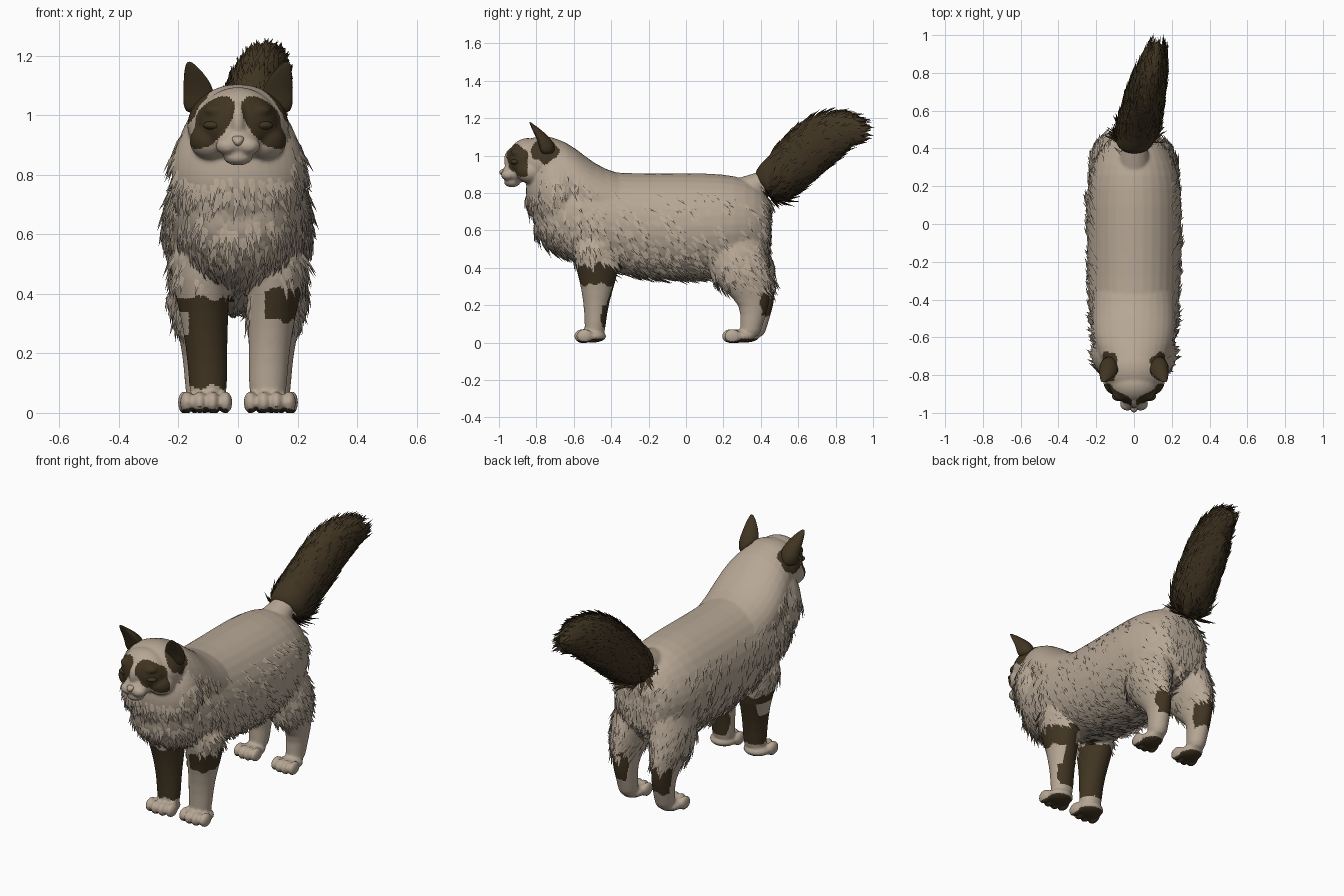
import bpy, bmesh, math, random
from mathutils import Vector, Matrix

random.seed(4)
if "Cube" in bpy.data.objects:
    bpy.data.objects.remove(bpy.data.objects["Cube"], do_unlink=True)


def material(name, rgb):
    m = bpy.data.materials.new(name)
    m.use_nodes = True
    m.diffuse_color = (*rgb, 1)
    bsdf = m.node_tree.nodes["Principled BSDF"]
    bsdf.inputs["Base Color"].default_value = (*rgb, 1)
    bsdf.inputs["Roughness"].default_value = 0.8
    return m


CREAM = material("cream fur", (0.47, 0.385, 0.30))
BROWN = material("dark brown fur", (0.052, 0.035, 0.016))


def ball(bm, centre, radii):
    mat = Matrix.Translation(centre) @ Matrix.Diagonal((*radii, 1))
    bmesh.ops.create_uvsphere(bm, u_segments=20, v_segments=12, radius=1, matrix=mat)


def loft(bm, rings, axis=None, cup=1.0, sides=16):
    """Rings are (x, y, z, side radius, other radius); cup flattens the front half."""
    centres = [Vector(r[:3]) for r in rings]
    loops = []
    for i, r in enumerate(rings):
        t = axis or centres[min(i + 1, len(rings) - 1)] - centres[max(i - 1, 0)]
        u = Vector((1, 0, 0))
        v = Vector(t).cross(u).normalized()
        loop = []
        for k in range(sides):
            a = 2 * math.pi * k / sides
            h = math.sin(a)
            if h < 0:
                h *= cup
            loop.append(bm.verts.new(centres[i] + u * r[3] * math.cos(a) + v * r[4] * h))
        loops.append(loop)
    for a, b in zip(loops, loops[1:]):
        for k in range(sides):
            n = (k + 1) % sides
            bm.faces.new((a[k], a[n], b[n], b[k]))
    bm.faces.new(loops[0][::-1])
    bm.faces.new(loops[-1])


def trunk(bm, sections):
    """Upright sections along y, each (y, top, bottom, half width)."""
    loft(bm, [(0, y, (t + b) / 2, w, (t - b) / 2 + .005) for y, t, b, w in sections],
         axis=(0, 1, 0))


def finish(name, bm, mats, subdiv=1, voxel=0, rule=None):
    """Turn a bmesh into a smooth object, fusing its pieces if voxel is set."""
    bmesh.ops.recalc_face_normals(bm, faces=bm.faces)
    mesh = bpy.data.meshes.new(name)
    bm.to_mesh(mesh)
    bm.free()
    ob = bpy.data.objects.new(name, mesh)
    bpy.context.collection.objects.link(ob)
    ob.modifiers.new("round", "SUBSURF").levels = subdiv
    if voxel:
        fuse = ob.modifiers.new("fuse", "REMESH")
        fuse.mode = "VOXEL"
        fuse.voxel_size = voxel
        soft = ob.modifiers.new("soften", "SMOOTH")
        soft.factor, soft.iterations = 0.5, 4
    deps = bpy.context.evaluated_depsgraph_get()
    ob.data = bpy.data.meshes.new_from_object(ob.evaluated_get(deps))
    ob.modifiers.clear()
    ob.data.materials.clear()
    for m in mats:
        ob.data.materials.append(m)
    for p in ob.data.polygons:
        p.use_smooth = True
        p.material_index = int(bool(rule and rule(p.center, p.normal)))
    return ob


# Coat markings: true where the fur is dark
def dark(c, n):
    x, y, z = c
    ax = abs(x)
    wob = 0.006 * math.sin(70 * x + 50 * z) + 0.005 * math.sin(90 * y + 40 * x)
    if z < 0.022 and n.z < -0.6:
        return True                                  # soles
    if z > 0.8:
        dx, dz = ax - 0.092, z - 0.975               # eye patches
        p, q = 0.64 * dx - 0.77 * dz, 0.77 * dx + 0.64 * dz
        if y < -0.845 and (p / 0.106) ** 2 + (q / 0.056) ** 2 < 1:
            return True
        d = Vector((ax - 0.145, y + 0.755, z - 1.035))  # around the ears
        return d.length < 0.08 + wob
    if y > 0.3:
        return y > 0.405 + wob and 0.14 < z + wob < 0.3   # hocks
    if -0.62 < y < -0.34 and ax < 0.23:
        if x > 0:
            band = 0.31 < z + wob < 0.42 and x > 0.09
            top = 0.2 if x > 0.145 else 0.33
            return band or (0.085 < z < top and y > -0.452 + wob)
        gap = x < -0.165 and abs(z - 0.3) < 0.04
        return 0.085 < z + wob < 0.385 and not gap
    return False


# Fused body: torso, neck, head, legs and paws
bm = bmesh.new()
trunk(bm, [(-0.82, .80, .61, .09), (-0.77, .88, .52, .17), (-0.66, .94, .45, .22),
           (-0.5, .92, .41, .24), (-0.3, .905, .35, .25), (0, .91, .33, .257),
           (0.2, .905, .35, .257), (0.32, .88, .39, .225), (0.42, .82, .44, .168),
           (0.45, .75, .50, .11)])
trunk(bm, [(-0.80, 1.095, .82, .15), (-0.69, 1.10, .72, .195), (-0.59, 1.04, .66, .22),
           (-0.49, .955, .60, .225), (-0.38, .905, .55, .222), (-0.2, .87, .5, .2)])  # neck
ball(bm, (0, -0.69, 0.81), (0.23, 0.17, 0.23))        # ruff
ball(bm, (0, -0.765, 0.965), (0.175, 0.16, 0.14))     # skull
ball(bm, (0, -0.845, 0.975), (0.137, 0.112, 0.12))    # face
ball(bm, (0, -0.91, 0.908), (0.075, 0.075, 0.055))    # muzzle
ball(bm, (0, -0.925, 0.975), (0.03, 0.05, 0.07))      # nose bridge
ball(bm, (0, -0.93, 0.858), (0.05, 0.045, 0.027))     # chin
loft(bm, [(0, .25, .78, .1, .1), (0, .36, .83, .08, .07), (0.01, .45, .89, .06, .05)])

for s in (-1, 1):
    ball(bm, (s * 0.09, -0.83, 0.915), (0.075, 0.08, 0.065))     # cheek
    ball(bm, (s * 0.07, -0.893, 1.015), (0.045, 0.045, 0.025))   # brow
    ball(bm, (s * 0.034, -0.95, 0.897), (0.042, 0.04, 0.031))    # whisker pad
    loft(bm, [(s * x, y, z, rx, ry) for x, y, z, rx, ry in (
        (.13, -.49, .60, .11, .14), (.125, -.48, .44, .10, .125), (.115, -.47, .35, .085, .105),
        (.105, -.48, .22, .07, .069), (.10, -.485, .10, .066, .057),
        (.10, -.49, .02, .06, .055))], axis=(0, 0, 1))
    back = 0.0 if s > 0 else 0.025
    loft(bm, [(s * x, y + back, z, rx, ry) for x, y, z, rx, ry in (
        (.09, .25, .68, .09, .13), (.125, .265, .46, .115, .17), (.137, .285, .36, .095, .168),
        (.135, .33, .27, .068, .122), (.13, .37, .2, .058, .077), (.125, .35, .1, .054, .062),
        (.125, .34, .02, .05, .055))], axis=(0, 0, 1))
    for x0, y0, gap, half in ((.107, -.50, .043, .075), (.128, .29 + back, .036, .08)):
        ball(bm, (s * x0, y0, 0.034), (gap * 1.8, half, 0.034))   # paw
        for i in (-1.5, -0.5, 0.5, 1.5):                          # toes
            ball(bm, (s * x0 + i * gap, y0 - 0.06 + 0.012 * abs(i), 0.035),
                 (gap * 0.56, 0.045, 0.038))
body = finish("body", bm, (CREAM, BROWN), voxel=0.0078, rule=dark)

# Nose and closed eyelids
bm = bmesh.new()
loft(bm, [(0, -.98, .896, .006, .01), (0, -.98, .906, .015, .02), (0, -.976, .92, .023, .022),
          (0, -.962, .933, .018, .016)], axis=(0, 0, 1))
finish("nose", bm, (CREAM,))
bm = bmesh.new()
for s in (-1, 1):
    ball(bm, (s * 0.08, -0.912, 0.966), (0.038, 0.026, 0.016))
finish("eyelids", bm, (BROWN,))

# Cupped ears
for s, side in ((-1, "right"), (1, "left")):
    bm = bmesh.new()
    loft(bm, [(s * x, y, z, rx, ry) for x, y, z, rx, ry in (
        (.135, -.76, 1.0, .048, .06), (.13, -.765, 1.06, .056, .068),
        (.136, -.79, 1.105, .048, .055), (.15, -.815, 1.145, .032, .033),
        (.161, -.833, 1.172, .015, .012), (.164, -.836, 1.18, .005, .004))],
        axis=(0, 0, 1), cup=0.3)
    finish(side + "_ear", bm, (BROWN,))

# Raised bushy tail
bm = bmesh.new()
loft(bm, [(0, .41, .815, .085, .08), (.005, .45, .845, .11, .12), (.025, .53, .91, .112, .126),
          (.05, .64, 1.02, .105, .137), (.075, .75, 1.108, .093, .135), (.1, .85, 1.142, .07, .1),
          (.115, .92, 1.128, .05, .07), (.12, .96, 1.118, .02, .03)])
tail = finish("tail", bm, (BROWN,), subdiv=2)


def tufts(name, source, count, mat, flow, keep):
    """Scatter tapered locks over a surface, lying along the flow."""
    polys = source.data.polygons
    picks = random.choices(polys, weights=[p.area for p in polys], k=count)
    verts, faces = [], []
    for p in picks:
        c, n = p.center, p.normal
        if not keep(c, n, p.material_index):
            continue
        d, length, width, lift = flow(c, n)
        d = d - n * d.dot(n)
        if d.length < 0.05:
            continue
        side = n.cross(d.normalized())
        d = (d.normalized() + side * random.uniform(-.3, .3) + n * lift).normalized()
        length *= random.uniform(0.6, 1.25)
        b = len(verts)
        root = c - n * 0.006
        verts += [root + side * width, root - side * width,
                  root + d * length * 0.45 + n * width * 0.6, root + d * length]
        faces += [(b, b + 2, b + 3), (b + 2, b + 1, b + 3), (b, b + 1, b + 2)]
    mesh = bpy.data.meshes.new(name)
    mesh.from_pydata(verts, [], faces)
    mesh.materials.append(mat)
    for p in mesh.polygons:
        p.use_smooth = True
    bpy.context.collection.objects.link(bpy.data.objects.new(name, mesh))


def body_flow(c, n):
    if c.y < -0.48:
        return Vector((c.x * 1.5, 0.25, -1)), 0.085, 0.012, 0.2
    return Vector((0, 0.8, -1)), 0.085, 0.012, 0.17 if n.z > -0.3 else 0.3


def body_keep(c, n, painted):
    face = c.y < -0.79 and c.z > 0.81
    leg = c.z < 0.30 or (c.z < 0.44 and -0.6 < c.y < -0.33 and abs(c.x) > 0.05)
    crown = n.z > (0.35 if c.y < -0.45 else 0.6) or c.z > 1.0
    if painted or face or leg or crown:
        return False
    sparse = c.y > -0.45 and c.z > 0.55 and c.y < 0.38
    return random.random() < (0.35 if sparse else 0.9)


def tail_flow(c, n):
    k = min(max((c.y - 0.5) / 0.4, 0), 1)
    return Vector((0.12, 0.68, 0.65)).lerp(Vector((0.1, 0.95, 0.0)), k), 0.095, 0.015, 0.18


tufts("body_fur", body, 4800, CREAM, body_flow, body_keep)
tufts("tail_fur", tail, 1600, BROWN, tail_flow, lambda c, n, m: 0.43 < c.y < 0.91)
